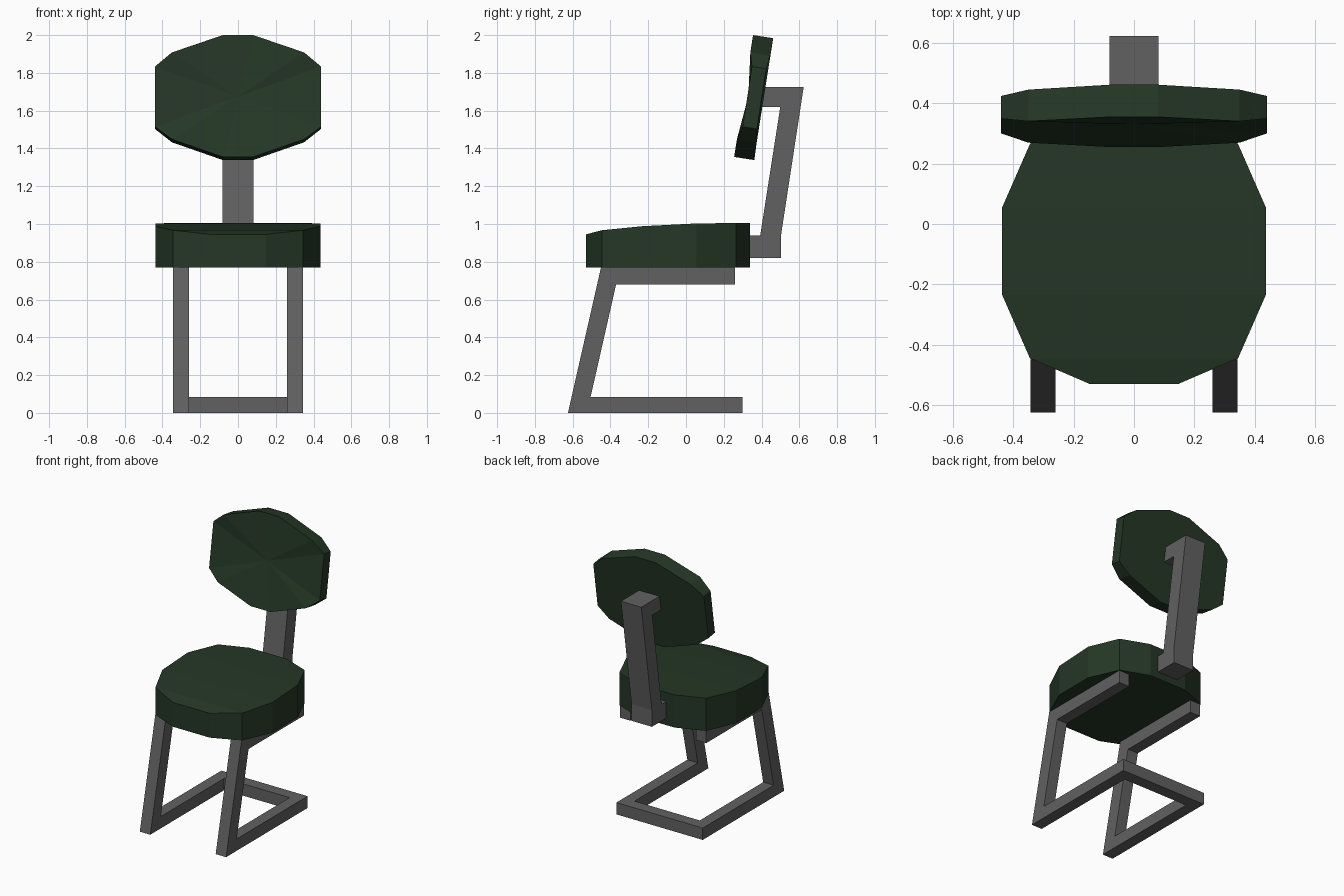
import bpy, bmesh
from mathutils import Vector

if "Cube" in bpy.data.objects:
    bpy.data.objects.remove(bpy.data.objects["Cube"])


def material(name, rgb):
    m = bpy.data.materials.new(name)
    m.diffuse_color = (*rgb, 1)
    m.use_nodes = True
    m.node_tree.nodes["Principled BSDF"].inputs["Base Color"].default_value = m.diffuse_color
    return m


GREEN = material("dark green upholstery", (0.018, 0.038, 0.019))
GREY = material("grey metal", (0.12, 0.12, 0.12))


def finish(name, bm, mat):
    bmesh.ops.recalc_face_normals(bm, faces=bm.faces)
    me = bpy.data.meshes.new(name)
    bm.to_mesh(me)
    bm.free()
    ob = bpy.data.objects.new(name, me)
    bpy.context.collection.objects.link(ob)
    me.materials.append(mat)
    return ob


def slab(name, profile, x0, x1):
    """Extrude a (y, z) side profile from x0 to x1."""
    bm = bmesh.new()
    face = bm.faces.new([bm.verts.new((x0, y, z)) for y, z in profile])
    new = bmesh.ops.extrude_face_region(bm, geom=[face])["geom"]
    bmesh.ops.translate(bm, vec=(x1 - x0, 0, 0),
                        verts=[v for v in new if isinstance(v, bmesh.types.BMVert)])
    return finish(name, bm, GREY)


def cushion(name, ring_a, ring_b, centre_a=None):
    """Closed pad between two matching rings; ring_a may fan to a dished centre."""
    bm = bmesh.new()
    a = [bm.verts.new(p) for p in ring_a]
    b = [bm.verts.new(p) for p in ring_b]
    n = len(a)
    for i in range(n):
        j = (i + 1) % n
        bm.faces.new((a[i], a[j], b[j], b[i]))
    bm.faces.new(b)
    if centre_a is None:
        # strips running across the pad between mirrored points
        for i in range(n // 2 - 1):
            bm.faces.new((a[i], a[i + 1], a[n - 2 - i], a[n - 1 - i]))
    else:
        c = bm.verts.new(centre_a)
        for i in range(n):
            bm.faces.new((a[i], a[(i + 1) % n], c))
    return finish(name, bm, GREEN)


def mirrored(half):
    """Right half of an outline, continued down the left side."""
    return half + [(-p[0], *p[1:]) for p in reversed(half)]


# Sled frame: two C-shaped sides joined by a rear floor bar
side = [(0.26, 0.77), (-0.45, 0.77), (-0.625, 0), (0.30, 0),
        (0.30, 0.085), (-0.505, 0.085), (-0.37, 0.68), (0.26, 0.68)]
for label, s in (("right", 1), ("left", -1)):
    slab(label + "_leg_frame", side, s * 0.26, s * 0.343)
slab("rear_floor_bar", [(0.215, 0), (0.30, 0), (0.30, 0.085), (0.215, 0.085)],
     -0.26, 0.26)

# Back support post
slab("back_post", [(0.32, 0.82), (0.503, 0.82), (0.503, 0.94), (0.623, 1.725),
                   (0.39, 1.725), (0.39, 1.62), (0.499, 1.62), (0.393, 0.94),
                   (0.32, 0.94)], -0.081, 0.081)

# Seat cushion, its top falling towards the front
seat = mirrored([(0.147, -0.53, 0.945), (0.345, -0.445, 0.967), (0.437, -0.235, 0.988),
                 (0.437, 0.055, 1.003), (0.345, 0.265, 1.005), (0.147, 0.34, 1.005)])
cushion("seat", seat, [(x, y, 0.77) for x, y, z in seat])

# Backrest, tilted, thinner at the sides, with a slightly dished front
up = Vector((0, 0.153, 0.988))
back = Vector((0, 0.988, -0.153))
base = Vector((0, 0.255, 1.355))
outline = mirrored([(0.08, 0.0, 0, 0.108), (0.35, 0.095, 0, 0.106),
                    (0.44, 0.165, 0.02, 0.096), (0.44, 0.487, 0.02, 0.096),
                    (0.35, 0.56, 0, 0.106), (0.08, 0.653, 0, 0.108)])


def tilt(x, h, d):
    return base + Vector((x, 0, 0)) + up * h + back * d


cushion("backrest", [tilt(x, h, f) for x, h, f, r in outline],
        [tilt(x, h, r) for x, h, f, r in outline], tilt(0, 0.327, 0.025))
